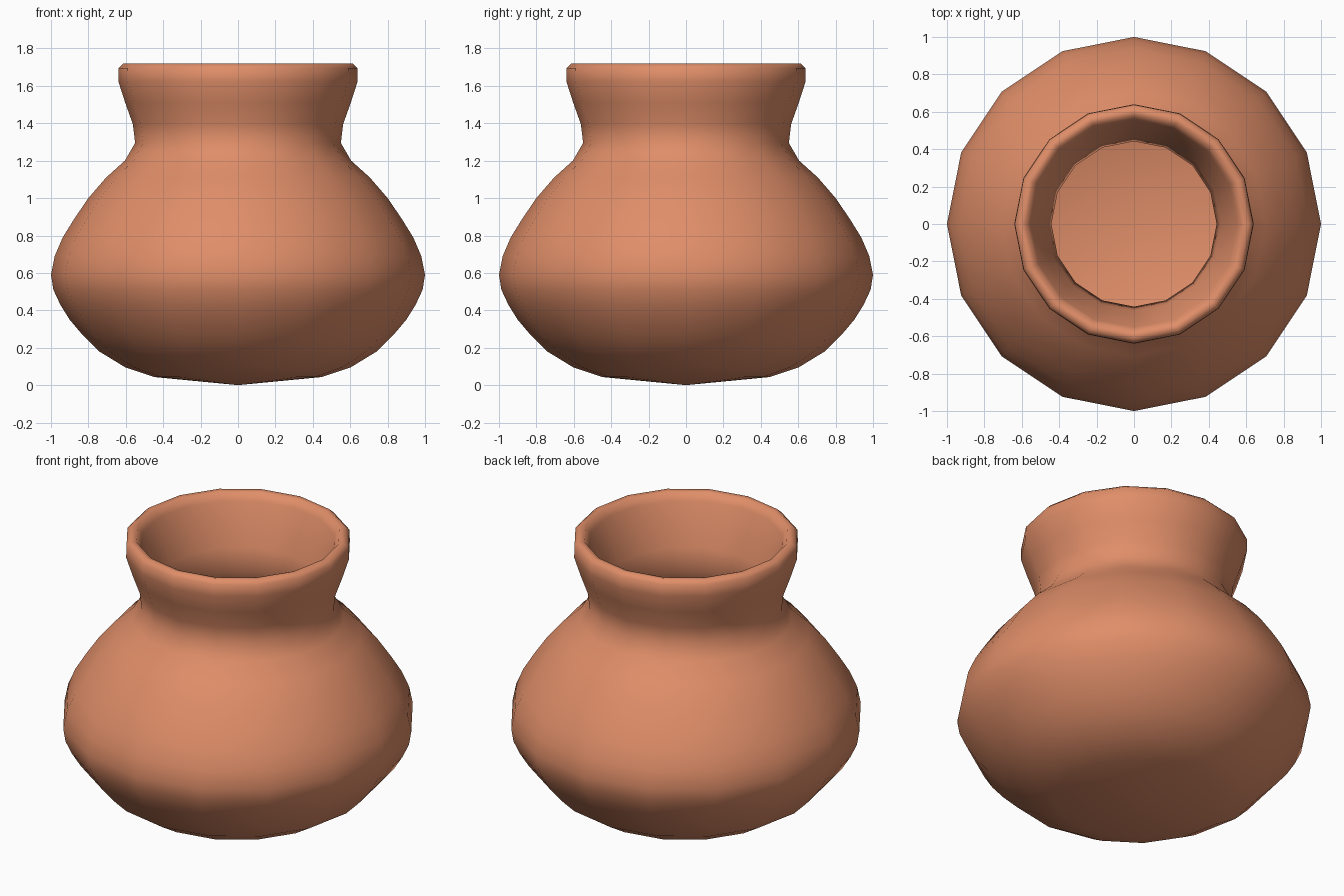
import bpy, bmesh
from math import cos, sin, pi

if "Cube" in bpy.data.objects:
    bpy.data.objects.remove(bpy.data.objects["Cube"])

SIDES = 16

# Radius / height profile: outside from the base up to the rim
outer = [(0, 0), (0.445, 0.043), (0.604, 0.096), (0.745, 0.182), (0.83, 0.267),
         (0.90, 0.35), (0.95, 0.43), (0.987, 0.51), (1.0, 0.59), (0.98, 0.69),
         (0.937, 0.79), (0.875, 0.89), (0.80, 1.0), (0.705, 1.11), (0.605, 1.20),
         (0.55, 1.295), (0.562, 1.395), (0.603, 1.51), (0.64, 1.625),
         (0.638, 1.695), (0.612, 1.72)]
# Inside from the rim down to the floor
inner = [(0.58, 1.715), (0.553, 1.67), (0.51, 1.54), (0.465, 1.42), (0.442, 1.29),
         (0.53, 1.13), (0.63, 1.04), (0.72, 0.94), (0.85, 0.75), (0.90, 0.60),
         (0.86, 0.46), (0.76, 0.34), (0.68, 0.26), (0.57, 0.19), (0.43, 0.14),
         (0, 0.10)]


def lathe(name, profile, sides):
    bm = bmesh.new()
    rings = []
    for r, z in profile:
        n = sides if r else 1
        rings.append([bm.verts.new((r * cos(2 * pi * i / sides),
                                    r * sin(2 * pi * i / sides), z)) for i in range(n)])
    for a, b in zip(rings, rings[1:]):
        for i in range(sides):
            j = (i + 1) % sides
            quad = [a[i % len(a)], a[j % len(a)], b[j % len(b)], b[i % len(b)]]
            bm.faces.new(list(dict.fromkeys(quad))).smooth = True
    bmesh.ops.recalc_face_normals(bm, faces=bm.faces)
    mesh = bpy.data.meshes.new(name)
    bm.to_mesh(mesh)
    bm.free()
    obj = bpy.data.objects.new(name, mesh)
    bpy.context.collection.objects.link(obj)
    return obj


# Clay pot with hollow interior
pot = lathe("clay_pot", outer + inner, SIDES)
clay = bpy.data.materials.new("terracotta")
clay.diffuse_color = (0.74, 0.27, 0.14, 1)
clay.use_nodes = True
clay.node_tree.nodes["Principled BSDF"].inputs["Base Color"].default_value = clay.diffuse_color
pot.data.materials.append(clay)
